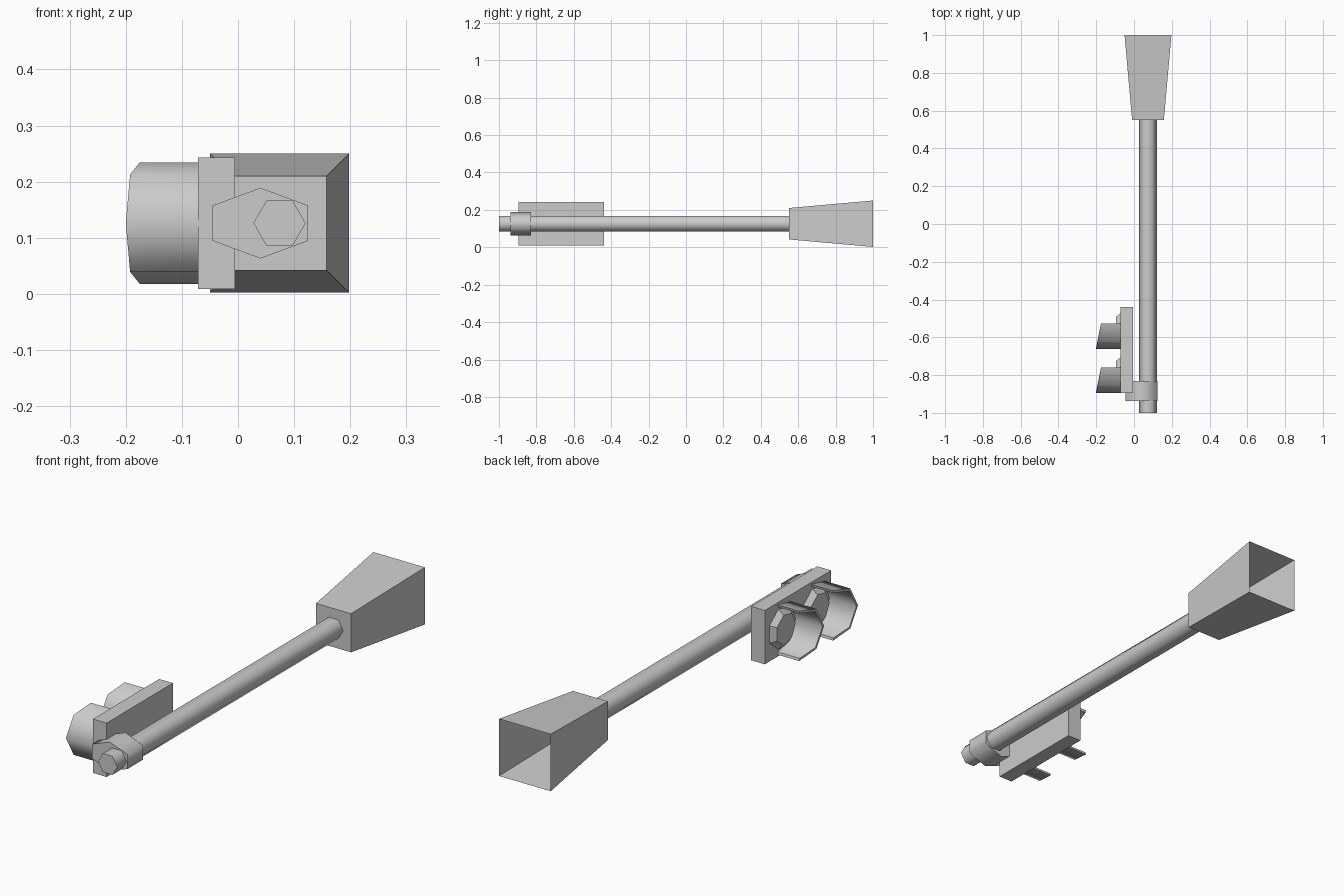
import bpy, bmesh
from math import sin, cos, pi, radians

if "Cube" in bpy.data.objects:
    bpy.data.objects.remove(bpy.data.objects["Cube"])

CZ = 0.126       # height of the pole axis
PX = 0.074       # x of the pole axis
FACE = -0.07     # x of the lamp side of the housing


def loft(name, rings, cap_start=True, cap_end=True, smooth=None):
    """Skin a list of equal closed rings, optionally capping the ends."""
    bm = bmesh.new()
    loops = [[bm.verts.new(p) for p in ring] for ring in rings]
    n = len(loops[0])
    for a, b in zip(loops, loops[1:]):
        for i in range(n):
            j = (i + 1) % n
            bm.faces.new((a[i], a[j], b[j], b[i]))
    if cap_start:
        bm.faces.new(loops[0][::-1])
    if cap_end:
        bm.faces.new(loops[-1])
    bmesh.ops.recalc_face_normals(bm, faces=bm.faces)
    mesh = bpy.data.meshes.new(name)
    bm.to_mesh(mesh)
    bm.free()
    obj = bpy.data.objects.new(name, mesh)
    bpy.context.collection.objects.link(obj)
    if smooth:
        bpy.ops.object.select_all(action='DESELECT')
        obj.select_set(True)
        bpy.context.view_layer.objects.active = obj
        bpy.ops.object.shade_smooth_by_angle(angle=radians(smooth))
    return obj


def ring_y(x, y, rx, rz, sides, turn=0.0):
    """Regular polygon lying across the y axis."""
    return [(x + rx * cos(turn + 2 * pi * i / sides), y,
             CZ + rz * sin(turn + 2 * pi * i / sides)) for i in range(sides)]


def lamp_point(x, yc, r, k):
    """Corner k of a seven-sided lamp; corner 0 points to -y."""
    a = 2 * pi * k / 7
    return (x, yc - r * cos(a), CZ + r * sin(a))


# Pole
loft("pole", [ring_y(PX, y, 0.0465, 0.0465, 6) for y in (-1.0, 0.56)], smooth=75)

# Clamp joining the pole to the housing
loft("clamp", [ring_y(0.04, y, 0.0982, 0.063, 6, pi / 2) for y in (-0.937, -0.83)],
     smooth=75)

# Flared square base, open at the far end
s = 2 ** 0.5
loft("flared_base", [ring_y(PX, 0.55, 0.084 * s, 0.084 * s, 4, pi / 4),
                     ring_y(PX, 1.0, 0.124 * s, 0.124 * s, 4, pi / 4)], cap_end=False)

# Housing
bpy.ops.mesh.primitive_cube_add(size=1, location=(-0.038, -0.667, CZ))
housing = bpy.context.object
housing.name = "lamp_housing"
housing.scale = (0.066, 0.455, 0.234)

# Lamps: bevelled lens under a partial, slant-cut visor
for number, yc in enumerate((-0.551, -0.784), 1):
    loft(f"lens_{number}",
         [[lamp_point(x, yc, r, k) for k in range(7)]
          for x, r in ((FACE + 0.003, 0.092), (-0.094, 0.067))])
    sections = []
    for k in range(-2, 3):
        tip = -0.1796 - 0.0204 * cos(2 * pi * k / 7)
        sections.append([lamp_point(x, yc, r, k) for x, r in
                         ((FACE, 0.111), (tip, 0.111), (tip, 0.100), (FACE, 0.100))])
    loft(f"visor_{number}", sections, smooth=60)
